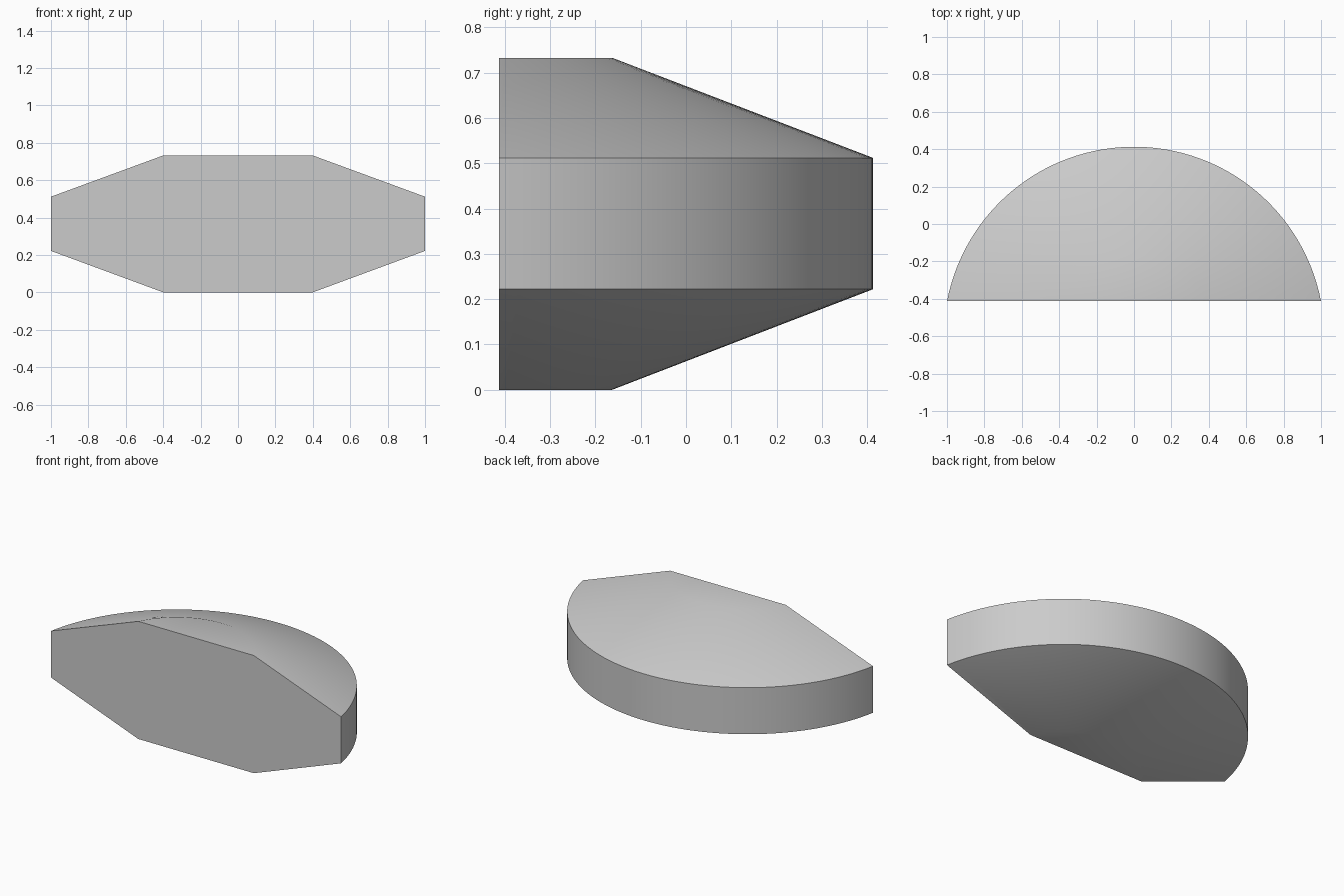
import bpy
import bmesh
import math

cube = bpy.data.objects.get("Cube")
if cube:
    bpy.data.objects.remove(cube, do_unlink=True)

FRONT_Y = -0.413
CENTRE_Y = -0.605
SEGMENTS = 64

grey = bpy.data.materials.new("light grey")
grey.use_nodes = True
colour = (0.6, 0.6, 0.6, 1)
grey.diffuse_color = colour
grey.node_tree.nodes["Principled BSDF"].inputs["Base Color"].default_value = colour


def arc(bm, radius, z):
    """Arc of verts that starts and ends on the flat front."""
    half = math.acos((FRONT_Y - CENTRE_Y) / radius)
    verts = []
    for i in range(SEGMENTS + 1):
        a = half * (1 - 2 * i / SEGMENTS)
        verts.append(bm.verts.new((radius * math.sin(a), CENTRE_Y + radius * math.cos(a), z)))
    return verts


# Bevelled segment of a disc: stacked arcs from bottom to top
bm = bmesh.new()
profile = [(0.442, 0.0), (1.018, 0.222), (1.018, 0.512), (0.442, 0.733)]
rings = [arc(bm, r, z) for r, z in profile]

# Curved and sloping sides
for low, high in zip(rings, rings[1:]):
    for i in range(SEGMENTS):
        bm.faces.new((low[i], low[i + 1], high[i + 1], high[i]))

# Bottom, top and flat front
bm.faces.new(rings[0])
bm.faces.new(rings[-1])
bm.faces.new([r[0] for r in rings] + [r[-1] for r in reversed(rings)])
bmesh.ops.recalc_face_normals(bm, faces=bm.faces)

mesh = bpy.data.meshes.new("half_disc_body")
bm.to_mesh(mesh)
bm.free()
mesh.materials.append(grey)
body = bpy.data.objects.new("half_disc_body", mesh)
bpy.context.collection.objects.link(body)

# Smooth curves, crisp rim and front edges
bpy.ops.object.select_all(action="DESELECT")
body.select_set(True)
bpy.context.view_layer.objects.active = body
bpy.ops.object.shade_smooth_by_angle(angle=math.radians(30))
